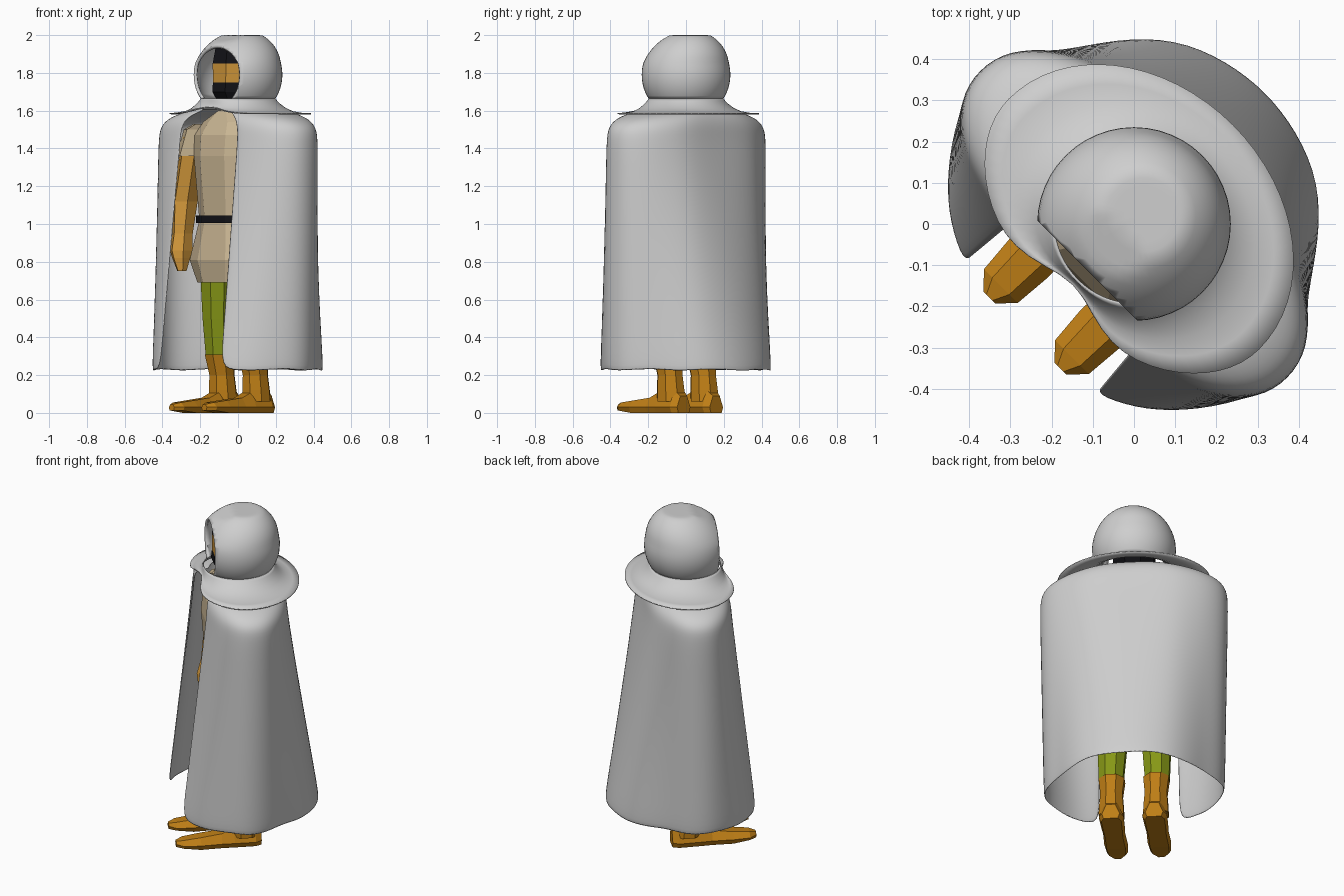
import bpy, bmesh, math
from mathutils import Vector

if "Cube" in bpy.data.objects:
    bpy.data.objects.remove(bpy.data.objects["Cube"])

TURN = math.radians(-45)  # the figure faces diagonally


def material(name, rgb):
    m = bpy.data.materials.new(name)
    m.diffuse_color = (*rgb, 1)
    m.use_nodes = True
    m.node_tree.nodes["Principled BSDF"].inputs["Base Color"].default_value = m.diffuse_color
    return m


CLOTH = material("grey cloth", (0.62, 0.62, 0.62))
SKIN = material("skin", (0.60, 0.29, 0.04))
LEATHER = material("boot leather", (0.52, 0.21, 0.008))
TAN = material("tan tunic", (0.58, 0.46, 0.29))
GREEN = material("green trousers", (0.24, 0.31, 0.008))
BLACK = material("black", (0.006, 0.006, 0.008))


def finish(name, bm, mats, smooth=False, rule=None, thick=0, sub=0):
    me = bpy.data.meshes.new(name)
    bm.to_mesh(me)
    bm.free()
    for m in mats:
        me.materials.append(m)
    for p in me.polygons:
        p.use_smooth = smooth
        if rule:
            p.material_index = rule(p.center)
    ob = bpy.data.objects.new(name, me)
    bpy.context.collection.objects.link(ob)
    ob.rotation_euler.z = TURN
    if thick:
        s = ob.modifiers.new("thickness", "SOLIDIFY")
        s.thickness, s.offset = thick, -1
    if sub:
        s = ob.modifiers.new("smooth", "SUBSURF")
        s.levels = s.render_levels = sub
    return ob


def loft(rings, closed=True, caps=True):
    bm = bmesh.new()
    rows = [[bm.verts.new(p) for p in r] for r in rings]
    n = len(rows[0])
    for a, b in zip(rows, rows[1:]):
        for i in range(n if closed else n - 1):
            j = (i + 1) % n
            bm.faces.new((a[i], a[j], b[j], b[i]))
    if closed and caps:
        bm.faces.new(rows[0][::-1])
        bm.faces.new(rows[-1])
    bmesh.ops.recalc_face_normals(bm, faces=bm.faces)
    return bm


def ring(z, a, b, cx=0, cy=0, n=8):
    k = 1 / math.cos(math.pi / n)
    return [(cx + a * k * math.cos(2 * math.pi * (i + .5) / n),
             cy + b * k * math.sin(2 * math.pi * (i + .5) / n), z) for i in range(n)]


# Cape: half outlines from centre back to the front edge, mirrored
hem = [(0, .46), (.12, .445), (.25, .395), (.35, .29), (.41, .19), (.49, .085), (.517, -.02),
       (.49, -.12), (.405, -.245), (.318, -.32), (.225, -.365)]
shoulder = [(0, .255), (.13, .255), (.25, .245), (.35, .21), (.44, .16), (.515, .085), (.535, 0),
            (.515, -.085), (.43, -.165), (.32, -.205), (.21, -.225)]


def both(half):
    return [(-x, y) for x, y in half[:0:-1]] + half


hem, shoulder = both(hem), both(shoulder)
rows = []
for k in range(7):
    t = k / 6
    wave = .008 if k == 0 else 0
    rows.append([(h[0] + (s[0] - h[0]) * t, h[1] + (s[1] - h[1]) * t,
                  .22 + 1.22 * t + wave * math.sin(i * 2.3))
                 for i, (h, s) in enumerate(zip(hem, shoulder))])
for z, sx, sy in ((1.51, .98, .98), (1.555, .88, .93), (1.585, .70, .85), (1.615, .40, .68)):
    rows.append([(x * sx, y * sy, z) for x, y in shoulder])
bm = loft(rows, closed=False)
bm.faces.ensure_lookup_table()
f = bm.faces[10]
if f.normal.dot(Vector(f.calc_center_median())) < 0:
    bmesh.ops.reverse_faces(bm, faces=bm.faces)
finish("cape", bm, [CLOTH], True, thick=.012, sub=2)

# Hood: flattened sphere, sliced open at the face
bm = bmesh.new()
bmesh.ops.create_uvsphere(bm, u_segments=48, v_segments=32, radius=.235)
for v in bm.verts:
    v.co.z += 1.79
    if v.co.z > 1.85:
        v.co.y += .2 * (v.co.z - 1.85)
    v.co.z = min(v.co.z, 2.0, 2.0 - .35 * (-.03 - v.co.y))
for co, no in (((0, -.16, 0), (0, -1, 0)), ((0, 0, 1.66), (0, 0, -1))):
    bmesh.ops.bisect_plane(bm, geom=bm.verts[:] + bm.edges[:] + bm.faces[:], dist=1e-5,
                           plane_co=co, plane_no=no, clear_outer=True)
finish("hood", bm, [CLOTH], True, thick=.018)

# Collar: flared brim, shorter and arched under the face
rows = []
for s in (0, .06, .15, .3, .5, .75, 1):
    r = []
    for i in range(64):
        c, d = math.cos(i * math.tau / 64), math.sin(i * math.tau / 64)
        x = .43 * c
        w = math.exp(-(x / .15) ** 2) if d < 0 else 0
        y = .34 * d if d > 0 else (.28 - .07 * w) * d
        zb = 1.587 + .035 * w
        r.append((.197 * c * (1 - s) + x * s, .197 * d * (1 - s) + y * s,
                  zb + (1.665 - zb) * (1 - s) ** 3))
    rows.append(r)
bm = loft(rows, caps=False)
bm.faces.ensure_lookup_table()
if bm.faces[-1].normal.z < 0:
    bmesh.ops.reverse_faces(bm, faces=bm.faces)
finish("collar", bm, [CLOTH], True, thick=.006)

# Head: black mask and cap with a bare strip at the eyes
bm = loft([ring(z, a, b, 0, -.02) for z, a, b in
           ((1.56, .06, .06), (1.66, .10, .10), (1.70, .115, .125), (1.75, .115, .12),
            (1.85, .12, .12), (1.93, .105, .105))])
finish("head", bm, [BLACK, SKIN], rule=lambda c: int(1.75 < c.z < 1.85))

# Tunic and belt
bm = loft([ring(z, a, b, 0, -.05) for z, a, b in
           ((.69, .20, .13), (.81, .25, .15), (1.02, .19, .12), (1.36, .22, .145),
            (1.47, .22, .135), (1.54, .17, .10), (1.60, .07, .07))])
finish("tunic", bm, [TAN])
finish("belt", loft([ring(z, .208, .135, 0, -.05) for z in (1.005, 1.045)]), [BLACK])

# Limbs, one per side
for side, word in ((-1, "right"), (1, "left")):
    bm = loft([ring(z, a, a * 1.1, side * x, y, 6) for z, x, y, a in
               ((1.53, .20, -.05, .05), (1.50, .25, -.05, .065), (1.36, .29, -.06, .068))])
    finish(word + "_sleeve", bm, [TAN])
    bm = loft([ring(z, a, a * 1.2, side * x, y, 6) for z, x, y, a in
               ((1.46, .265, -.06, .055), (1.12, .335, -.06, .055), (.95, .325, -.09, .045),
                (.86, .315, -.11, .05), (.82, .305, -.12, .04), (.75, .29, -.13, .02))])
    finish(word + "_arm", bm, [SKIN])
    bm = loft([ring(z, a, a, side * x, y) for z, x, y, a in
               ((.30, .13, -.015, .068), (.50, .125, -.03, .078), (.74, .115, -.04, .09))])
    finish(word + "_leg", bm, [GREEN])
    bm = loft([ring(z, a, a * 1.1, side * .125, y) for z, y, a in
               ((.06, .015, .07), (.12, .01, .068), (.20, .005, .062), (.31, -.015, .072))])
    finish(word + "_boot", bm, [LEATHER])
    # Foot: cross-sections from heel to toe (y, half width, top height)
    rows = []
    for y, w, h in ((.105, .05, .09), (.07, .07, .12), (-.05, .066, .11), (-.12, .062, .08),
                    (-.24, .066, .066), (-.335, .058, .055), (-.375, .02, .045)):
        lift = .012 if y < -.33 else 0
        cx = side * .122
        rows.append([(cx + x * w, y, z) for x, z in
                     ((-.8, lift), (.8, lift), (1, .03), (.5, h), (-.5, h), (-1, .03))])
    finish(word + "_foot", loft(rows), [LEATHER])
